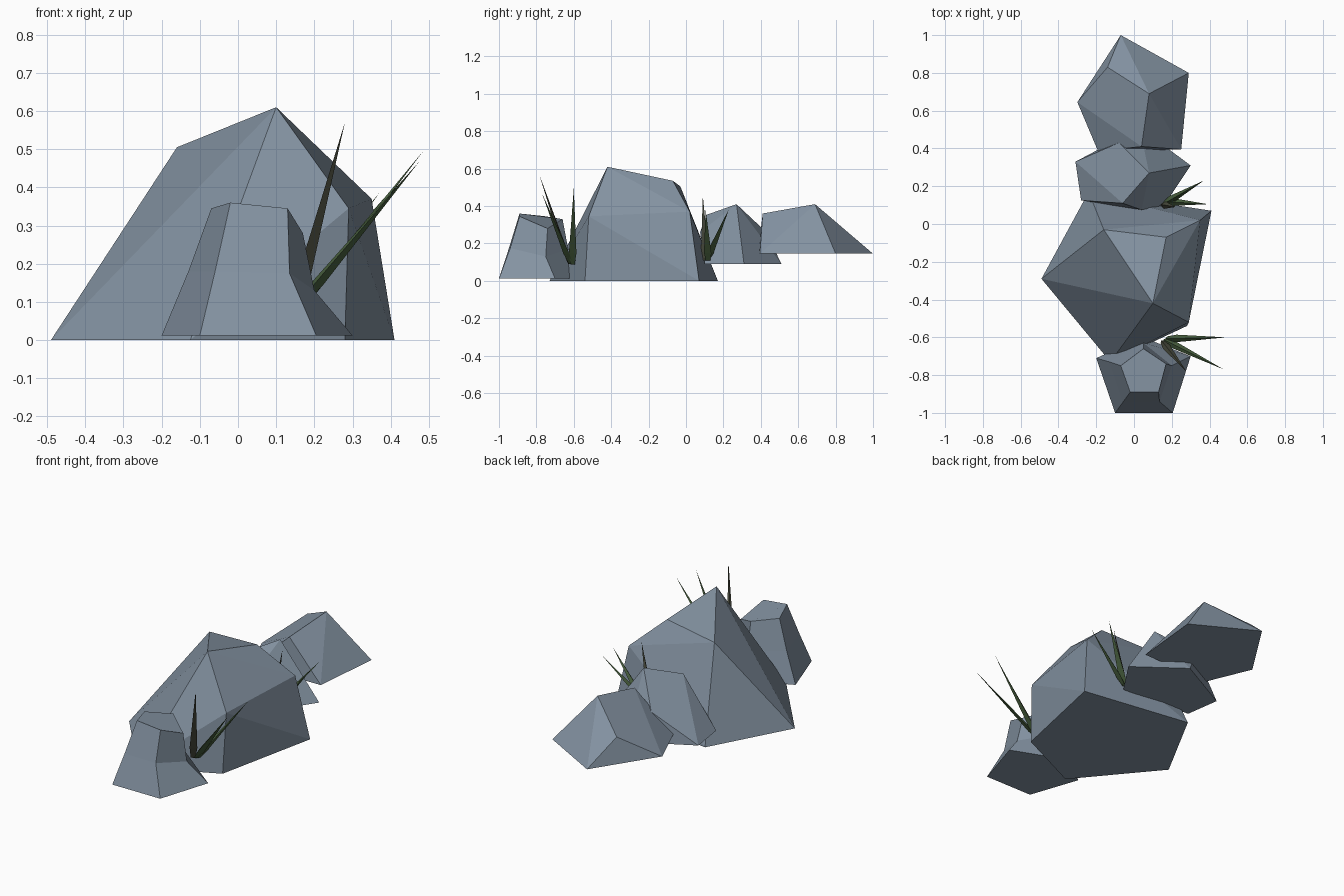
import bpy, bmesh
from mathutils import Vector

if "Cube" in bpy.data.objects:
    bpy.data.objects.remove(bpy.data.objects["Cube"])


def material(name, rgb):
    m = bpy.data.materials.new(name)
    m.diffuse_color = (*rgb, 1)
    m.use_nodes = True
    m.node_tree.nodes["Principled BSDF"].inputs["Base Color"].default_value = m.diffuse_color
    return m


STONE = material("blue grey stone", (0.23, 0.29, 0.36))
GREEN = material("grass green", (0.065, 0.115, 0.048))
OLIVE = material("dark olive", (0.07, 0.075, 0.05))


def finish(name, bm, mat):
    bmesh.ops.recalc_face_normals(bm, faces=bm.faces[:])
    me = bpy.data.meshes.new(name)
    bm.to_mesh(me)
    bm.free()
    me.materials.append(mat)
    bpy.context.collection.objects.link(bpy.data.objects.new(name, me))


def hull_rock(name, base_z, base, upper):
    """Faceted boulder: convex hull of a flat base outline and upper corners."""
    bm = bmesh.new()
    for p in [(x, y, base_z) for x, y in base] + upper:
        bm.verts.new(p)
    bmesh.ops.convex_hull(bm, input=bm.verts[:])
    bmesh.ops.dissolve_limit(bm, angle_limit=0.1, verts=bm.verts[:], edges=bm.edges[:])
    finish(name, bm, STONE)


def ring_rock(name, rings):
    """Faceted boulder with a pinched side, joined ring by ring."""
    bm = bmesh.new()
    loops = [[bm.verts.new(p) for p in r] for r in rings]
    n = len(rings[0])
    for a, b in zip(loops, loops[1:]):
        for i in range(n):
            j = (i + 1) % n
            bm.faces.new((a[i], a[j], b[j], b[i]))
    bm.faces.new(loops[0])
    bm.faces.new(loops[-1])
    finish(name, bm, STONE)


def blade(name, root, tip, mat, width=0.02):
    """Thin three-sided blade, widest a little above its root."""
    root, tip = Vector(root), Vector(tip)
    d = tip - root
    side = d.cross(Vector((0, 0, 1))).normalized()
    up = side.cross(d).normalized()
    mid = root + d * 0.15
    bm = bmesh.new()
    rings = []
    for c, w in ((root, width * 0.6), (mid, width)):
        rings.append([bm.verts.new(c + o * w) for o in (side, up * 0.8, -side - up * 0.3)])
    t = bm.verts.new(tip)
    for i in range(3):
        j = (i + 1) % 3
        bm.faces.new((rings[0][i], rings[0][j], rings[1][j], rings[1][i]))
        bm.faces.new((rings[1][i], rings[1][j], t))
    bm.faces.new(rings[0])
    finish(name, bm, mat)


# Large central boulder
hull_rock("main_boulder", 0.0,
          [(-0.49, -0.29), (-0.24, 0.17), (0.41, 0.07), (0.28, -0.54), (-0.125, -0.73)],
          [(0.35, 0.02, 0.37), (0.29, -0.52, 0.345), (0.10, -0.42, 0.61),
           (0.17, -0.07, 0.535), (-0.16, -0.03, 0.505)])

# Small front boulder, pinched on its right side
ring_rock("front_boulder", [
    [(-0.20, -0.71, 0.012), (-0.10, -1.0, 0.012), (0.205, -1.0, 0.012),
     (0.30, -0.70, 0.012), (0.05, -0.60, 0.012)],
    [(-0.13, -0.73, 0.18), (-0.06, -0.945, 0.18), (0.135, -0.94, 0.175),
     (0.20, -0.75, 0.13), (0.05, -0.63, 0.17)],
    [(-0.07, -0.75, 0.345), (-0.02, -0.89, 0.36), (0.13, -0.89, 0.345),
     (0.17, -0.74, 0.28), (0.05, -0.66, 0.33)]])

# Middle back boulder
hull_rock("middle_boulder", 0.09,
          [(-0.28, 0.125), (-0.31, 0.33), (0.03, 0.51), (0.30, 0.31), (0.16, 0.10)],
          [(-0.06, 0.11, 0.353), (0.08, 0.27, 0.41), (-0.08, 0.43, 0.26), (0.04, 0.075, 0.26)])

# Rear boulder
hull_rock("rear_boulder", 0.145,
          [(-0.30, 0.645), (-0.07, 1.0), (0.29, 0.80), (0.25, 0.395), (-0.19, 0.385)],
          [(0.08, 0.69, 0.41), (-0.14, 0.83, 0.285), (0.04, 0.41, 0.36)])

# Two tufts of grass blades
tufts = {
    "front_grass": ((0.15, -0.615, 0.09), [(0.28, -0.785, 0.57), (0.475, -0.77, 0.468), (0.485, -0.60, 0.495)]),
    "back_grass": ((0.15, 0.11, 0.11), [(0.22, 0.09, 0.455), (0.37, 0.23, 0.385), (0.39, 0.105, 0.38)]),
}
for name, (root, tips) in tufts.items():
    for i, tip in enumerate(tips):
        r = Vector(root) + Vector((0.012 * i, 0.008 * (i - 1), 0))
        blade(f"{name}_{i + 1}", r, tip, OLIVE if i == 0 else GREEN)
